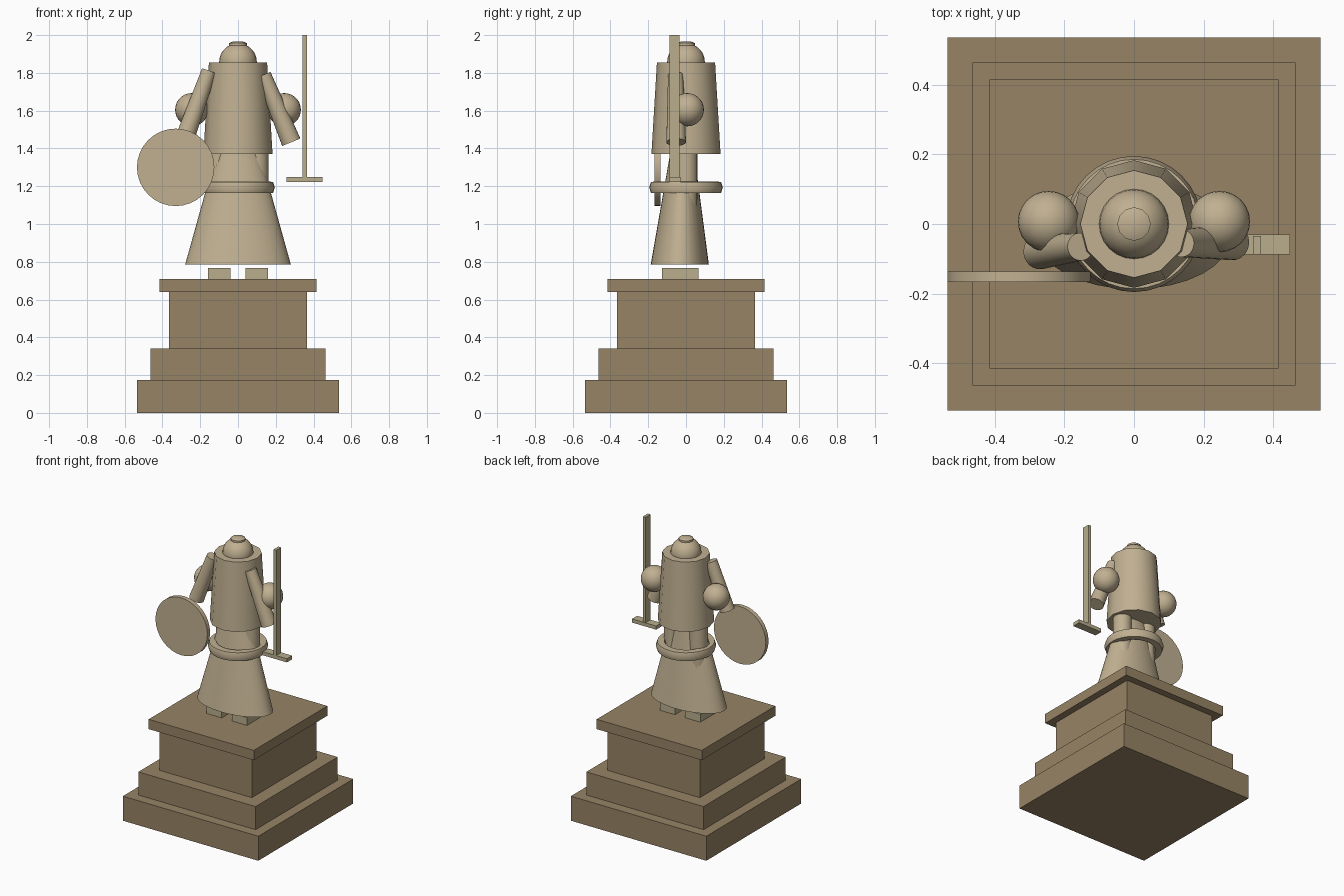
import bpy
import math
from mathutils import Vector

old = bpy.data.objects.get("Cube")
if old:
    bpy.data.objects.remove(old, do_unlink=True)


def material(name, colour):
    m = bpy.data.materials.new(name)
    m.use_nodes = True
    m.diffuse_color = (*colour, 1)
    m.node_tree.nodes["Principled BSDF"].inputs["Base Color"].default_value = (*colour, 1)
    return m


PLINTH = material("brown stone", (0.31, 0.23, 0.13))
BODY = material("tan stone", (0.53, 0.435, 0.285))
METAL = material("pale olive stone", (0.48, 0.42, 0.265))


def finish(name, mat, smooth=True):
    obj = bpy.context.object
    obj.name = name
    obj.data.materials.append(mat)
    if smooth:
        bpy.ops.object.shade_smooth_by_angle(angle=math.radians(40))
    return obj


def box(name, mat, low, high):
    low, high = Vector(low), Vector(high)
    bpy.ops.mesh.primitive_cube_add(size=1, location=(low + high) / 2)
    bpy.context.object.scale = high - low
    bpy.ops.object.transform_apply(location=False, rotation=False, scale=True)
    return finish(name, mat, False)


def limb(name, start, end, r_start, r_end, sides=24, squash=1.0, spin=0.0):
    """Tapered round bar between two points."""
    start, end = Vector(start), Vector(end)
    axis = end - start
    bpy.ops.mesh.primitive_cone_add(vertices=sides, radius1=r_start, radius2=r_end,
                                    depth=axis.length)
    obj = bpy.context.object
    for v in obj.data.vertices:
        v.co.y *= squash
    obj.location = (start + end) / 2
    obj.rotation_euler = axis.to_track_quat('Z', 'Y').to_euler()
    return finish(name, BODY)


def ball(name, centre, radius):
    bpy.ops.mesh.primitive_uv_sphere_add(segments=24, ring_count=14, radius=radius,
                                         location=centre)
    return finish(name, BODY)


# Stepped plinth
for name, half, bottom, top in (("plinth_base", 0.535, 0, 0.175),
                                ("plinth_step", 0.463, 0.175, 0.34),
                                ("plinth_block", 0.365, 0.34, 0.64),
                                ("plinth_cap", 0.415, 0.64, 0.71)):
    box(name, PLINTH, (-half, -half, bottom), (half, half, top))

# Feet, legs and elbows, mirrored
for side, s in (("right", -1), ("left", 1)):
    box(side + "_foot", METAL, (s * 0.1 - 0.06, -0.127, 0.71), (s * 0.1 + 0.06, 0.067, 0.766))
    limb(side + "_leg", (s * 0.1, 0, 0.95), (s * 0.1, 0, 1.42), 0.062, 0.062, 16)
    ball(side + "_elbow", (s * 0.245, 0.007, 1.605), 0.088)

# Flared robe, sheared slightly so that the hem stays level
robe = limb("robe", (0, 0, 0.785), (0, 0, 1.6), 0.28, 0.053, 32, 0.55)
for v in robe.data.vertices:
    v.co.y += 0.024 - 0.022 * v.co.z

# Belt ring with an upright outer face
bpy.ops.mesh.primitive_torus_add(major_segments=32, minor_segments=8,
                                 major_radius=0.163, minor_radius=0.032,
                                 location=(0, 0, 1.194))
ring = bpy.context.object
for v in ring.data.vertices:
    v.co.z = max(-0.03, min(0.03, v.co.z * 1.3))
finish("belt", BODY)

# Torso, head and cap
torso = limb("torso", (0, 0, 1.37), (0, 0, 1.855), 0.183, 0.154, 12)
ball("head", (0, 0, 1.857), 0.1)
limb("cap", (0, 0, 1.935), (0, 0, 1.957), 0.048, 0.048, 12)
limb("cap_top", (0, 0, 1.957), (0, 0, 1.965), 0.048, 0.03, 12)

# Arms reaching down and outward
limb("right_arm", (-0.153, -0.065, 1.81), (-0.27, -0.08, 1.485), 0.04, 0.05)
limb("left_arm", (0.135, -0.055, 1.79), (0.282, -0.052, 1.433), 0.04, 0.052)

# Round shield
limb("shield", (-0.33, -0.167, 1.3), (-0.33, -0.136, 1.3), 0.205, 0.205, 32)

# Sword held point upward
box("sword_blade", METAL, (0.342, -0.088, 1.235), (0.364, -0.034, 2.0))
box("sword_guard", METAL, (0.257, -0.088, 1.222), (0.448, -0.03, 1.248))
